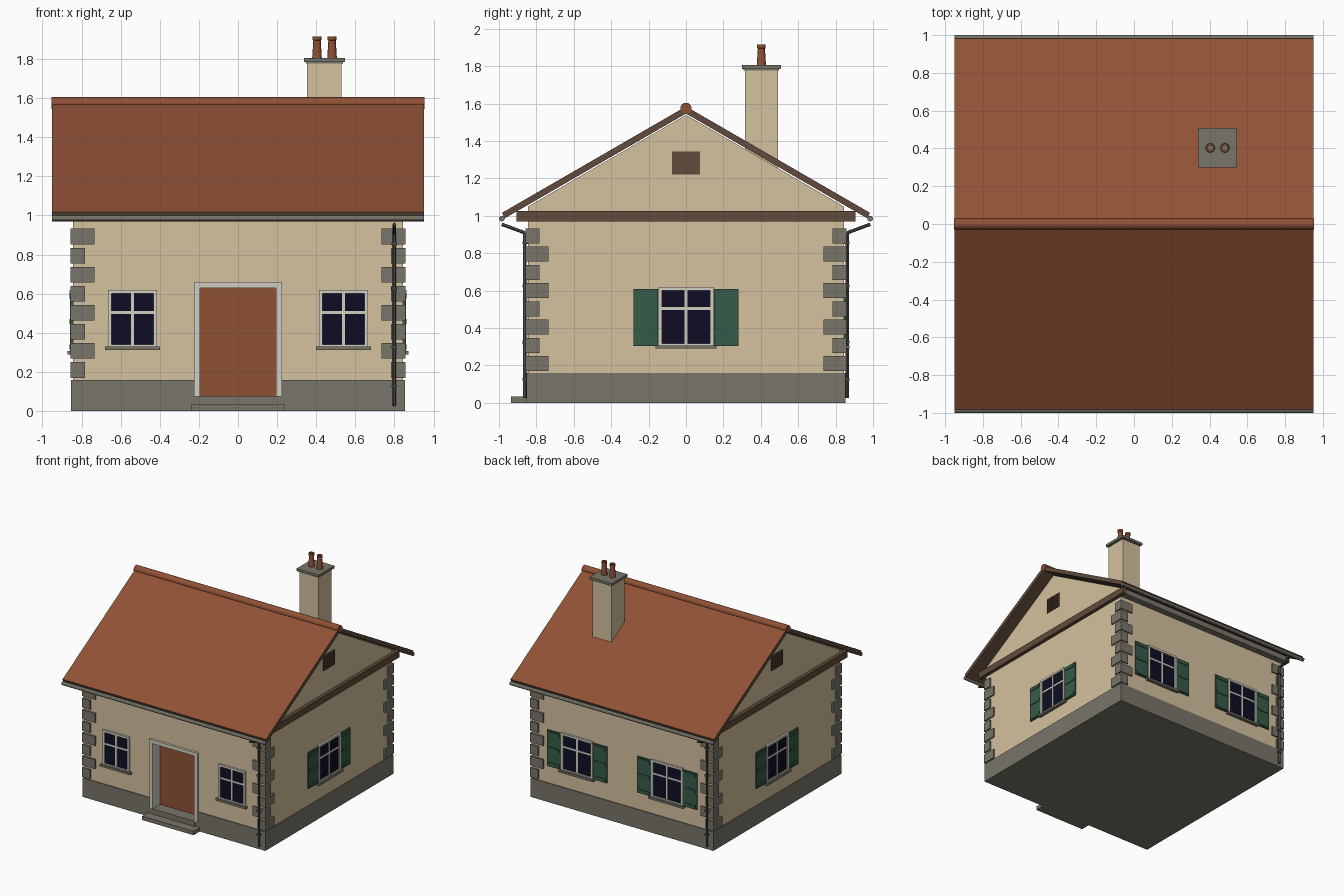
import bpy, bmesh, math
from mathutils import Matrix, Vector

if "Cube" in bpy.data.objects:
    bpy.data.objects.remove(bpy.data.objects["Cube"])


def mat(name, rgb):
    m = bpy.data.materials.new(name)
    m.diffuse_color = (*rgb, 1)
    m.use_nodes = True
    m.node_tree.nodes["Principled BSDF"].inputs["Base Color"].default_value = m.diffuse_color
    return m


PLASTER = mat("beige plaster", (0.66, 0.54, 0.345))
STONE = mat("grey stone", (0.19, 0.178, 0.142))
TILE = mat("terracotta", (0.275, 0.083, 0.036))
WOOD = mat("brown timber", (0.115, 0.07, 0.043))
PALE = mat("pale paint", (0.65, 0.62, 0.54))
GLASS = mat("dark blue glass", (0.0042, 0.0042, 0.017))
GREEN = mat("green paint", (0.037, 0.105, 0.065))
METAL = mat("dark metal", (0.065, 0.063, 0.058))


def finish(name, bm, *mats):
    bmesh.ops.recalc_face_normals(bm, faces=bm.faces[:])
    me = bpy.data.meshes.new(name)
    bm.to_mesh(me)
    bm.free()
    ob = bpy.data.objects.new(name, me)
    bpy.context.collection.objects.link(ob)
    for m in mats:
        me.materials.append(m)
    return ob


def boxes(name, material, items, frame=Matrix()):
    """One object from boxes given as (x0, x1, y0, y1, z0, z1)."""
    bm = bmesh.new()
    for x0, x1, y0, y1, z0, z1 in items:
        place = Matrix.Translation(((x0 + x1) / 2, (y0 + y1) / 2, (z0 + z1) / 2))
        size = Matrix.Diagonal((x1 - x0, y1 - y0, z1 - z0, 1))
        bmesh.ops.create_cube(bm, size=1, matrix=frame @ place @ size)
    return finish(name, bm, material)


def prism(name, profile, x0, x1, *mats):
    """Extrude a (y, z) profile along x."""
    bm = bmesh.new()
    face = bm.faces.new([bm.verts.new((x0, y, z)) for y, z in profile])
    ext = bmesh.ops.extrude_face_region(bm, geom=[face])
    bmesh.ops.translate(bm, vec=(x1 - x0, 0, 0),
                        verts=[v for v in ext["geom"] if isinstance(v, bmesh.types.BMVert)])
    return finish(name, bm, *mats)


def lathe(name, profile, centre, material, n=16):
    """Revolve a closed (r, z) profile about a vertical axis."""
    bm = bmesh.new()
    rings = [[bm.verts.new((centre[0] + r * math.cos(math.tau * i / n),
                            centre[1] + r * math.sin(math.tau * i / n), z))
              for i in range(n)] for r, z in profile]
    for a, b in zip(rings, rings[1:] + rings[:1]):
        for i in range(n):
            j = (i + 1) % n
            bm.faces.new((a[i], a[j], b[j], b[i])).smooth = True
    ob = finish(name, bm, material)
    smooth(ob)
    return ob


def smooth(ob):
    bpy.ops.object.select_all(action='DESELECT')
    ob.select_set(True)
    bpy.context.view_layer.objects.active = ob
    bpy.ops.object.shade_smooth_by_angle()


def rods(name, path, radius, material, n=12):
    """Round rods joining the points of a path."""
    bm = bmesh.new()
    for a, b in zip(path, path[1:]):
        a, b = Vector(a), Vector(b)
        turn = (b - a).to_track_quat('Z', 'Y').to_matrix().to_4x4()
        bmesh.ops.create_cone(bm, cap_ends=True, segments=n, radius1=radius, radius2=radius,
                              depth=(b - a).length,
                              matrix=Matrix.Translation((a + b) / 2) @ turn)
    ob = finish(name, bm, material)
    smooth(ob)
    return ob


# Walls with gables, and plinth, both cut by the doorway
W, P = 0.845, 0.853
walls = prism("walls", [(-W, 0.16), (W, 0.16), (W, 1.05), (0, 1.54), (-W, 1.05)], -W, W, PLASTER)
plinth = boxes("plinth", STONE, [(-P, P, -P, P, 0, 0.16)])
cutter = boxes("doorway_cutter", STONE, [(-0.22, 0.22, -1, -0.745, 0.075, 0.655)])
cutter.hide_render = True
cutter.hide_set(True)
for ob in (walls, plinth):
    cut = ob.modifiers.new("doorway", 'BOOLEAN')
    cut.operation = 'DIFFERENCE'
    cut.object = cutter
    cut.solver = 'EXACT'

# Door, surround and step
boxes("door", TILE, [(-0.2, 0.2, -0.76, -0.74, 0.07, 0.64)])
boxes("door_surround", PALE, [(-0.225, -0.195, -0.862, -0.74, 0.075, 0.63),
                              (0.195, 0.225, -0.862, -0.74, 0.075, 0.63),
                              (-0.225, 0.225, -0.864, -0.74, 0.63, 0.66)])
boxes("door_step", STONE, [(-0.24, 0.24, -0.935, -0.84, 0, 0.033),
                           (-0.195, 0.195, -0.86, -0.74, 0.03, 0.078)])

# Corner stones, long and short sides alternating
stones = []
Q = 0.857
for i in range(8):
    z = 0.17 + i * 0.0975
    lx, ly = (0.075, 0.122) if i % 2 == 0 else (0.122, 0.075)
    for sx in (-1, 1):
        for sy in (-1, 1):
            xs = sorted((sx * Q, sx * (Q - lx)))
            ys = sorted((sy * Q, sy * (Q - ly)))
            stones.append((*xs, *ys, z, z + 0.08))
boxes("corner_stones", STONE, stones)


# Windows, built facing -y and turned onto each wall
def window(label, angle, u, half, z0, shutters):
    fr = Matrix.Rotation(angle, 4, 'Z') @ Matrix.Translation((u, -W, 0))
    z1, t = 0.62, 0.018
    boxes(label + "_glass", GLASS, [(-half + 0.005, half - 0.005, -0.005, 0.01, z0, z1 - 0.005)], fr)
    boxes(label + "_frame", PALE, [
        (-half, -half + t, -0.014, 0.01, z0, z1), (half - t, half, -0.014, 0.01, z0, z1),
        (-half, half, -0.016, 0.01, z1 - t, z1), (-half, half, -0.014, 0.01, z0, z0 + 0.01),
        (-0.008, 0.008, -0.01, 0.01, z0, z1), (-half, half, -0.009, 0.01, 0.497, 0.512)], fr)
    boxes(label + "_sill", STONE, [(-half - 0.016, half + 0.016, -0.028, 0.01, z0 - 0.018, z0)], fr)
    if shutters:
        parts = []
        for s in (-1, 1):
            a, b = sorted((s * (half + 0.002), s * 0.28))
            parts.append((a, b, -0.011, 0.005, 0.305, 0.61))
            for z in (0.315, 0.445, 0.575):
                parts.append((a + 0.012, b - 0.012, -0.017, 0, z, z + 0.025))
        boxes(label + "_shutters", GREEN, parts, fr)


for s, side in ((-1, "left"), (1, "right")):
    window("front_window_" + side, 0, s * 0.54, 0.125, 0.33, False)
    window("back_window_" + side, math.pi, -s * 0.42, 0.147, 0.308, True)
    window("side_window_" + side, s * math.pi / 2, 0, 0.147, 0.308, True)
    # Gable tie beam and slatted vent
    fr = Matrix.Rotation(s * math.pi / 2, 4, 'Z')
    boxes("gable_beam_" + side, WOOD, [(-0.905, 0.905, -0.875, -0.84, 0.97, 1.026)], fr)
    boxes("gable_vent_" + side, WOOD,
          [(-0.075, 0.075, -0.852, -0.84, 1.22, 1.345)]
          + [(-0.065, 0.065, -0.86, -0.84, 1.231 + k * 0.023, 1.243 + k * 0.023) for k in range(5)], fr)

# Stone course under the eaves
boxes("eaves_course", STONE, [(-0.84, 0.84, -0.9, -0.84, 0.972, 1.018),
                              (-0.84, 0.84, 0.84, 0.9, 0.972, 1.018)])

# Roof: tiled upper faces, timber edges and underside
E, RISE = 0.983, 0.578
top, low = 1.585, 1.547
roof = prism("roof", [(-E, top - RISE * E), (0, top), (E, top - RISE * E),
                      (E - 0.012, low - RISE * (E - 0.012)), (0, low),
                      (-E + 0.012, low - RISE * (E - 0.012))], -0.95, 0.95, WOOD, TILE)
for p in roof.data.polygons:
    p.material_index = int(p.normal.z > 0.5)
rods("ridge_cap", [(-0.954, 0, 1.575), (0.954, 0, 1.575)], 0.03, TILE, 16)

# Gutters and downpipes at opposite corners
for s, side in ((-1, "front"), (1, "back")):
    x = -s * 0.8
    rods(side + "_gutter", [(-0.95, s * 0.985, 0.985), (0.95, s * 0.985, 0.985)], 0.015, STONE)
    rods(side + "_downpipe", [(x, s * 0.985, 0.955), (x, s * 0.863, 0.91), (x, s * 0.863, 0.025)],
         0.009, METAL)
    boxes(side + "_pipe_brackets", METAL,
          [(x - 0.014, x + 0.014, *sorted((s * 0.845, s * 0.874)), z, z + 0.014)
           for z in (0.12, 0.32, 0.62, 0.85)])

# Chimney stack, cap and pots
cx, cy = 0.442, 0.403
boxes("chimney_stack", PLASTER, [(cx - 0.088, cx + 0.088, cy - 0.088, cy + 0.088, 1.2, 1.785)])
boxes("chimney_cap", STONE, [(cx - 0.095, cx + 0.095, cy - 0.095, cy + 0.095, 1.778, 1.787),
                             (cx - 0.104, cx + 0.104, cy - 0.104, cy + 0.104, 1.785, 1.806)])
for x, side in ((0.404, "left"), (0.481, "right")):
    lathe("chimney_pot_" + side, [(0.025, 1.8), (0.019, 1.895), (0.023, 1.897), (0.023, 1.916),
                                  (0.014, 1.916), (0.014, 1.8)], (x, cy), TILE)
